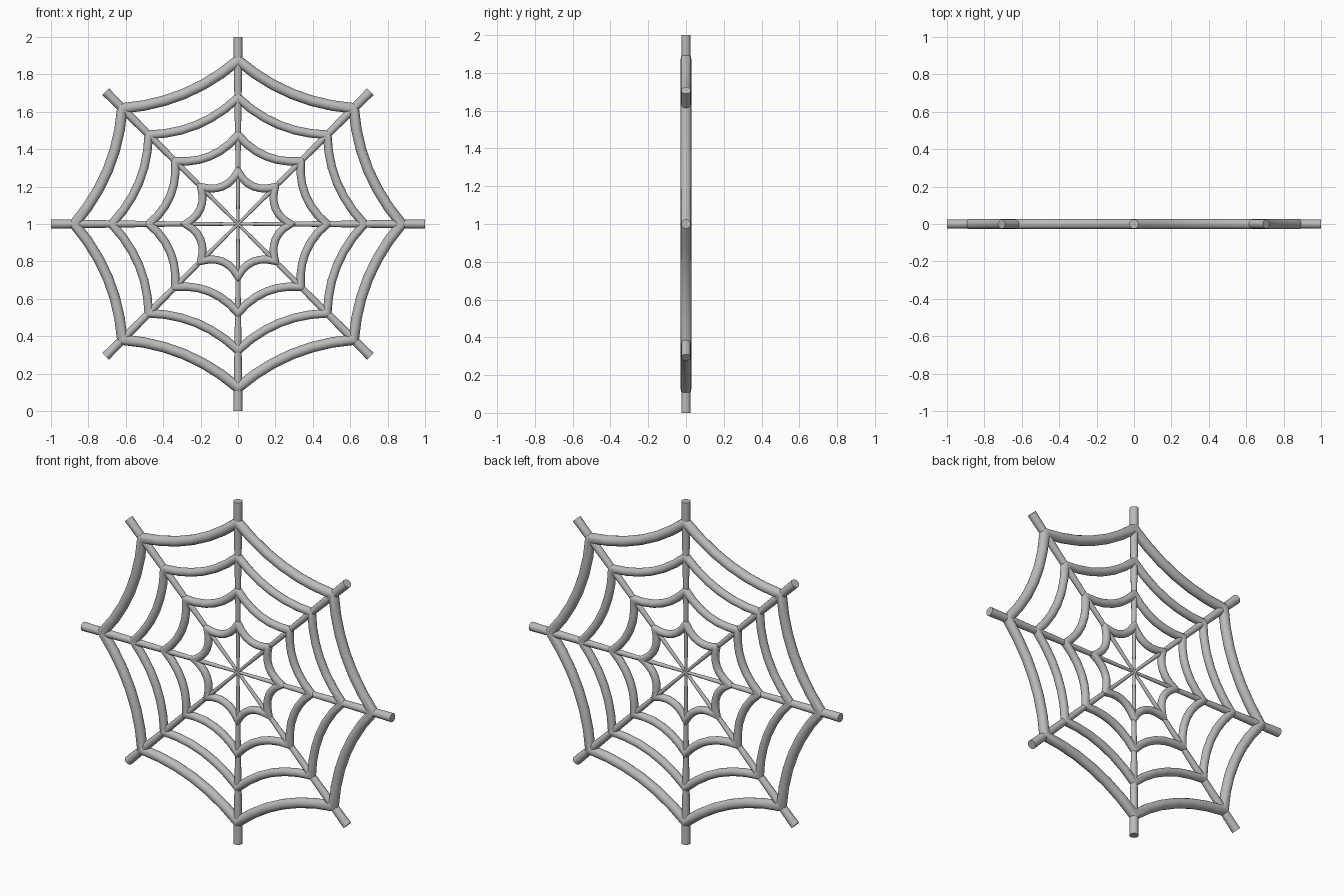
import bpy, bmesh, math
from mathutils import Vector

cube = bpy.data.objects.get("Cube")
if cube:
    bpy.data.objects.remove(cube, do_unlink=True)

grey = bpy.data.materials.new("grey")
grey.use_nodes = True
COLOR = (0.5, 0.5, 0.5, 1)
grey.diffuse_color = COLOR
grey.node_tree.nodes["Principled BSDF"].inputs["Base Color"].default_value = COLOR

SPOKES = 8
SIDES = 16
STEPS = 6
CENTRE = Vector((0, 0, 1))


def finish(bm, name):
    bmesh.ops.recalc_face_normals(bm, faces=bm.faces)
    mesh = bpy.data.meshes.new(name)
    bm.to_mesh(mesh)
    bm.free()
    mesh.materials.append(grey)
    obj = bpy.data.objects.new(name, mesh)
    bpy.context.collection.objects.link(obj)
    bpy.ops.object.select_all(action="DESELECT")
    obj.select_set(True)
    bpy.context.view_layer.objects.active = obj
    bpy.ops.object.shade_smooth_by_angle(angle=math.radians(35))


def polar(radius, angle):
    return Vector((radius * math.sin(angle), 0, radius * math.cos(angle)))


def section(bm, centre, across, radius, stretch=1):
    """Circle of vertices spanned by a direction in the web plane and the y axis."""
    loop = []
    for i in range(SIDES):
        a = math.tau * i / SIDES
        offset = across * math.cos(a) * radius * stretch
        loop.append(bm.verts.new(centre + offset + Vector((0, math.sin(a) * radius, 0))))
    return loop


def bridge(bm, a, b):
    for i in range(SIDES):
        j = (i + 1) % SIDES
        bm.faces.new((a[i], a[j], b[j], b[i]))


# Tapered spokes, thin at the hub
for k in range(SPOKES):
    angle = math.tau * k / SPOKES
    side = polar(1, angle + math.pi / 2)
    bm = bmesh.new()
    inner = section(bm, CENTRE, side, 0.008)
    outer = section(bm, CENTRE + polar(1, angle), side, 0.025)
    bridge(bm, inner, outer)
    bm.faces.new(inner)
    bm.faces.new(outer)
    finish(bm, f"spoke_{k + 1}")


# Sagging rings, mitred where they cross the spokes
def web_ring(name, radius, sag, tube):
    path = []
    for k in range(SPOKES):
        a0 = math.tau * k / SPOKES
        a1 = math.tau * (k + 1) / SPOKES
        inward = -polar(1, (a0 + a1) / 2)
        for s in range(STEPS):
            t = s / STEPS
            chord = polar(radius, a0).lerp(polar(radius, a1), t)
            path.append(chord + inward * sag * 4 * t * (1 - t))
    bm = bmesh.new()
    loops = []
    for i, p in enumerate(path):
        before = (p - path[i - 1]).normalized()
        after = (path[(i + 1) % len(path)] - p).normalized()
        tangent = (before + after).normalized()
        across = Vector((tangent.z, 0, -tangent.x))
        loops.append(section(bm, CENTRE + p, across, tube, 1 / tangent.dot(after)))
    for i, loop in enumerate(loops):
        bridge(bm, loops[i - 1], loop)
    finish(bm, name)


web_ring("outer_ring", 0.875, 0.055, 0.028)
web_ring("second_ring", 0.675, 0.05, 0.023)
web_ring("third_ring", 0.475, 0.047, 0.022)
web_ring("inner_ring", 0.28, 0.042, 0.021)
